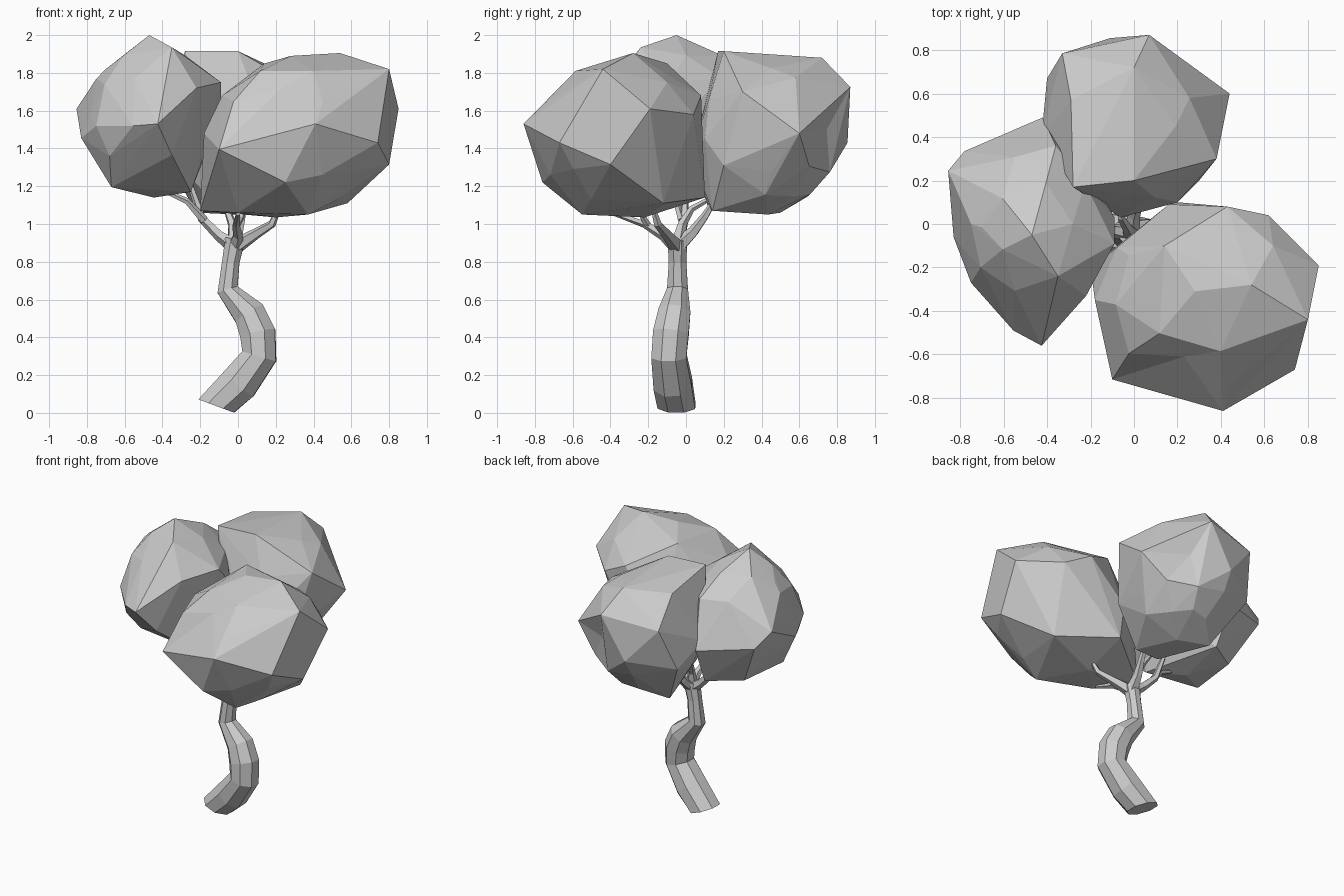
import bpy, bmesh, math
from mathutils import Vector


def finish(bm, name):
    bmesh.ops.recalc_face_normals(bm, faces=bm.faces[:])
    mesh = bpy.data.meshes.new(name)
    bm.to_mesh(mesh)
    bm.free()
    ob = bpy.data.objects.new(name, mesh)
    bpy.context.collection.objects.link(ob)
    return ob


def foliage(name, centre, radii, corners, dents=()):
    """Faceted clump: rounded core plus protruding corners in a hull, then dents."""
    bm = bmesh.new()
    bmesh.ops.create_icosphere(bm, subdivisions=2, radius=1)
    for v in bm.verts:
        v.co = Vector(centre) + Vector(a * b for a, b in zip(v.co, radii))
    bmesh.ops.delete(bm, geom=bm.edges[:], context='EDGES_FACES')
    for c in corners:
        bm.verts.new(c)
    bmesh.ops.convex_hull(bm, input=bm.verts[:])
    loose = [v for v in bm.verts if not v.link_faces]
    bmesh.ops.delete(bm, geom=loose, context='VERTS')
    tips = [Vector(c) for c in corners]
    for d in map(Vector, dents):
        free = [v for v in bm.verts if min((v.co - t).length for t in tips) > 1e-4]
        near = min(free, key=lambda v: (v.co - d).length)
        if (near.co - d).length < .17:
            near.co = d
    return finish(bm, name)


def limb(name, path, sides, start=None):
    """Tapered faceted tube along (x, y, z, radius) points."""
    bm = bmesh.new()
    pts = [Vector(p[:3]) for p in path]
    t_old, side, rings = None, None, []
    for i, p in enumerate(pts):
        a = (p - pts[i - 1]).normalized() if i else Vector()
        b = (pts[i + 1] - p).normalized() if i < len(pts) - 1 else Vector()
        t = (a + b).normalized()
        if i == 0 and start:
            t = Vector(start).normalized()
        if t_old is None:
            side = t.orthogonal().normalized()
        else:
            side = t_old.rotation_difference(t) @ side
        t_old = t
        up = t.cross(side)
        angles = [2 * math.pi * (k + .5) / sides for k in range(sides)]
        rings.append([bm.verts.new(p + path[i][3] * (math.cos(q) * side + math.sin(q) * up))
                      for q in angles])
    for lo, hi in zip(rings, rings[1:]):
        for k in range(sides):
            n = (k + 1) % sides
            bm.faces.new((lo[k], lo[n], hi[n], hi[k]))
    bm.faces.new(rings[0])
    bm.faces.new(rings[-1])
    return finish(bm, name)


# Crooked trunk
limb("trunk", [(-.115, -.05, .036, .108), (.005, -.07, .155, .11), (.113, -.09, .30, .10),
               (.105, -.08, .42, .102), (.06, -.062, .525, .092), (-.055, -.045, .652, .06),
               (-.038, -.045, .80, .05), (-.015, -.045, .92, .057)], 8, (.35, 0, .94))

# Forked branches, one group per foliage clump
hub = (-.015, -.045, .88, .045)
branches = {
    "branch_left": [hub, (-.10, -.03, .94, .03), (-.19, -.01, 1.03, .024), (-.25, 0, 1.20, .016)],
    "branch_left_twig": [(-.18, -.02, 1.02, .024), (-.27, -.05, 1.12, .018), (-.38, -.06, 1.17, .012)],
    "branch_right": [hub, (.09, -.10, .945, .03), (.18, -.15, 1.0, .022), (.21, -.17, 1.07, .014)],
    "branch_front": [hub, (.0, -.12, .94, .028), (-.01, -.22, 1.0, .02), (0, -.38, 1.055, .012)],
    "branch_front_twig": [(-.01, -.2, .99, .02), (.02, -.23, 1.04, .016), (.03, -.23, 1.09, .012)],
    "branch_back": [hub, (.0, .04, .96, .03), (.02, .10, 1.04, .022), (.03, .15, 1.12, .014)],
    "branch_back_twig": [hub, (-.03, -.02, 1.0, .025), (-.06, .03, 1.08, .018), (-.07, .12, 1.13, .012)],
}
for name, path in branches.items():
    limb(name, path, 5)

# Front right clump
foliage("foliage_front", (.32, -.37, 1.47), (.475, .43, .40), [
    (.41, -.86, 1.53), (.80, -.44, 1.82), (.85, -.19, 1.61), (.80, -.40, 1.315),
    (.74, -.67, 1.43), (.62, .04, 1.58), (.43, .08, 1.68), (.16, .09, 1.40),
    (-.10, -.715, 1.395), (-.18, -.35, 1.48), (-.20, -.20, 1.07), (.28, -.31, 1.89),
    (.54, -.28, 1.905), (.64, -.10, 1.75), (.25, -.76, 1.22), (.37, -.55, 1.05),
    (.20, -.22, 1.035), (.58, -.12, 1.11), (.0, -.42, 1.06), (.14, -.10, 1.85),
    (.20, .10, 1.14), (-.08, -.11, 1.50), (.43, -.53, 1.82)],
    [(.23, -.61, 1.72)])

# Left clump
foliage("foliage_left", (-.46, .0, 1.57), (.34, .38, .38), [
    (-.47, -.05, 2.0), (-.35, -.24, 1.935), (-.70, -.015, 1.82), (-.855, .245, 1.61),
    (-.78, .335, 1.50), (-.83, -.06, 1.455), (-.75, -.27, 1.52), (-.555, -.49, 1.52),
    (-.425, -.56, 1.53), (-.22, -.33, 1.72), (-.09, -.09, 1.75), (-.09, .03, 1.62),
    (-.36, .36, 1.76), (-.42, .49, 1.45), (-.67, -.15, 1.195), (-.445, .0, 1.14),
    (-.25, -.18, 1.17), (-.35, -.43, 1.365), (-.62, .22, 1.19), (-.40, .36, 1.18),
    (-.68, -.30, 1.36), (-.49, -.165, 1.85)])

# Back clump
foliage("foliage_back", (-.01, .45, 1.485), (.385, .385, .40), [
    (.07, .87, 1.725), (.44, .60, 1.48), (.255, .58, 1.775), (.0, .20, 1.915),
    (-.28, .17, 1.915), (-.29, .57, 1.86), (.0, .72, 1.88), (-.11, .855, 1.43),
    (-.33, .785, 1.68), (-.425, .41, 1.50), (-.40, .67, 1.38), (.20, .10, 1.45),
    (-.06, .03, 1.35), (.38, .30, 1.70), (.30, .20, 1.31), (.25, .42, 1.155),
    (.0, .435, 1.05), (-.10, .12, 1.08), (.10, .14, 1.07), (.05, .66, 1.16),
    (-.22, .50, 1.06)],
    [(.145, .745, 1.5)])
